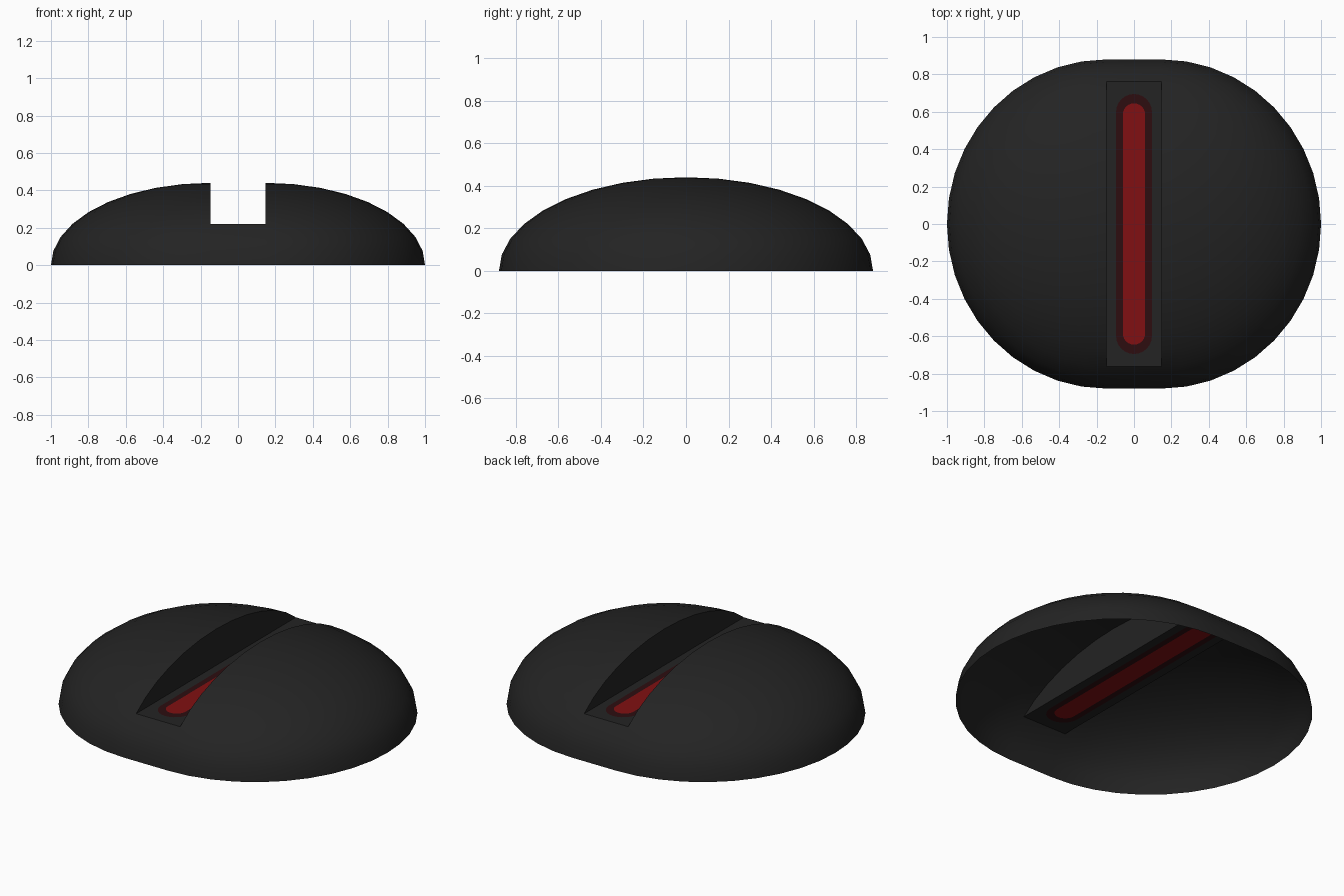
import bpy, bmesh
from math import sin, cos, pi, radians

if "Cube" in bpy.data.objects:
    bpy.data.objects.remove(bpy.data.objects["Cube"])

G = 0.147                          # half width of the slot
RX, RY, RZ = 1 - G, 0.88, 0.44     # radii of each half dome
FLOOR = RZ * sin(radians(30))      # slot floor height
YF = RY * cos(radians(30))         # slot half length


def material(name, rgb):
    m = bpy.data.materials.new(name)
    m.diffuse_color = (*rgb, 1)
    m.use_nodes = True
    m.node_tree.nodes["Principled BSDF"].inputs["Base Color"].default_value = m.diffuse_color
    return m


black = material("charcoal", (0.017, 0.017, 0.017))
dark_red = material("dark red", (0.026, 0.004, 0.005))
red = material("bright red", (0.22, 0.005, 0.006))


def add(name, polys, mat, face_up=True):
    """Make an object from a list of polygons, each a list of points."""
    bm = bmesh.new()
    for p in polys:
        bm.faces.new([bm.verts.new(c) for c in p])
    bmesh.ops.remove_doubles(bm, verts=bm.verts, dist=1e-5)
    bmesh.ops.dissolve_degenerate(bm, edges=bm.edges, dist=1e-5)
    bmesh.ops.recalc_face_normals(bm, faces=bm.faces)
    if face_up and sum(f.normal.z * f.calc_area() for f in bm.faces) < 0:
        bmesh.ops.reverse_faces(bm, faces=bm.faces)
    me = bpy.data.meshes.new(name)
    bm.to_mesh(me)
    bm.free()
    ob = bpy.data.objects.new(name, me)
    me.materials.append(mat)
    bpy.context.collection.objects.link(ob)
    bpy.ops.object.select_all(action='DESELECT')
    ob.select_set(True)
    bpy.context.view_layer.objects.active = ob
    bpy.ops.object.shade_smooth_by_angle(angle=radians(30))
    return ob


def dome(side, u, v):
    a, b = radians(u * 9 - 90), radians(v * 10)
    return (side * (G + RX * cos(a) * cos(b)), RY * sin(a) * cos(b), RZ * sin(b))


# Open-bottomed shell: two half domes, end bridges and slot walls
polys = []
for s in (-1, 1):
    for u in range(20):
        for v in range(9):
            q = [dome(s, u, v), dome(s, u + 1, v), dome(s, u + 1, v + 1), dome(s, u, v + 1)]
            polys.append(q[:3] if v == 8 else q)
    polys.append([dome(s, 0, v) for v in range(3, 10)] +
                 [dome(s, 20, v) for v in range(8, 2, -1)])
for u in (0, 20):
    for v in range(3):
        polys.append([dome(-1, u, v), dome(1, u, v), dome(1, u, v + 1), dome(-1, u, v + 1)])
add("dome_shell", polys, black)


def stadium(r, half, n=12):
    """Rounded slot outline, starting at the +y tip and running clockwise."""
    pts = []
    for i in range(2 * n + 2):
        k = i if i <= n // 2 else i - 1
        a = pi / 2 - pi * k / n
        cy = half - r if i <= n // 2 or i > 3 * n // 2 + 1 else r - half
        if i == 3 * n // 2 + 2:
            pts.append((-r, half - r, FLOOR))
        if i > 3 * n // 2 + 1:
            a = pi / 2 - pi * (i - 2) / n
        pts.append((r * cos(a), cy + r * sin(a), FLOOR))
    return pts


outer, inner = stadium(0.096, 0.695), stadium(0.06, 0.645)
N = len(outer)

# Slot floor around the light
h = min(range(N), key=lambda i: outer[i][1])
right = outer[:h + 1]
left = [(-x, y, z) for x, y, z in right]
add("slot_floor", [half + [(0, -YF, FLOOR), (s * G, -YF, FLOOR), (s * G, YF, FLOOR), (0, YF, FLOOR)]
                   for s, half in ((1, right), (-1, left))], black)

# Light rim and glowing strip
rim = []
for s in (1, -1):
    for i in range(h):
        rim.append([(s * x, y, z) for x, y, z in
                    (outer[i], outer[i + 1], inner[i + 1], inner[i])])
add("light_rim", rim, dark_red)
add("light_strip", [[p for p in inner[:h + 1]] + [(-x, y, z) for x, y, z in inner[h - 1:0:-1]]], red)
